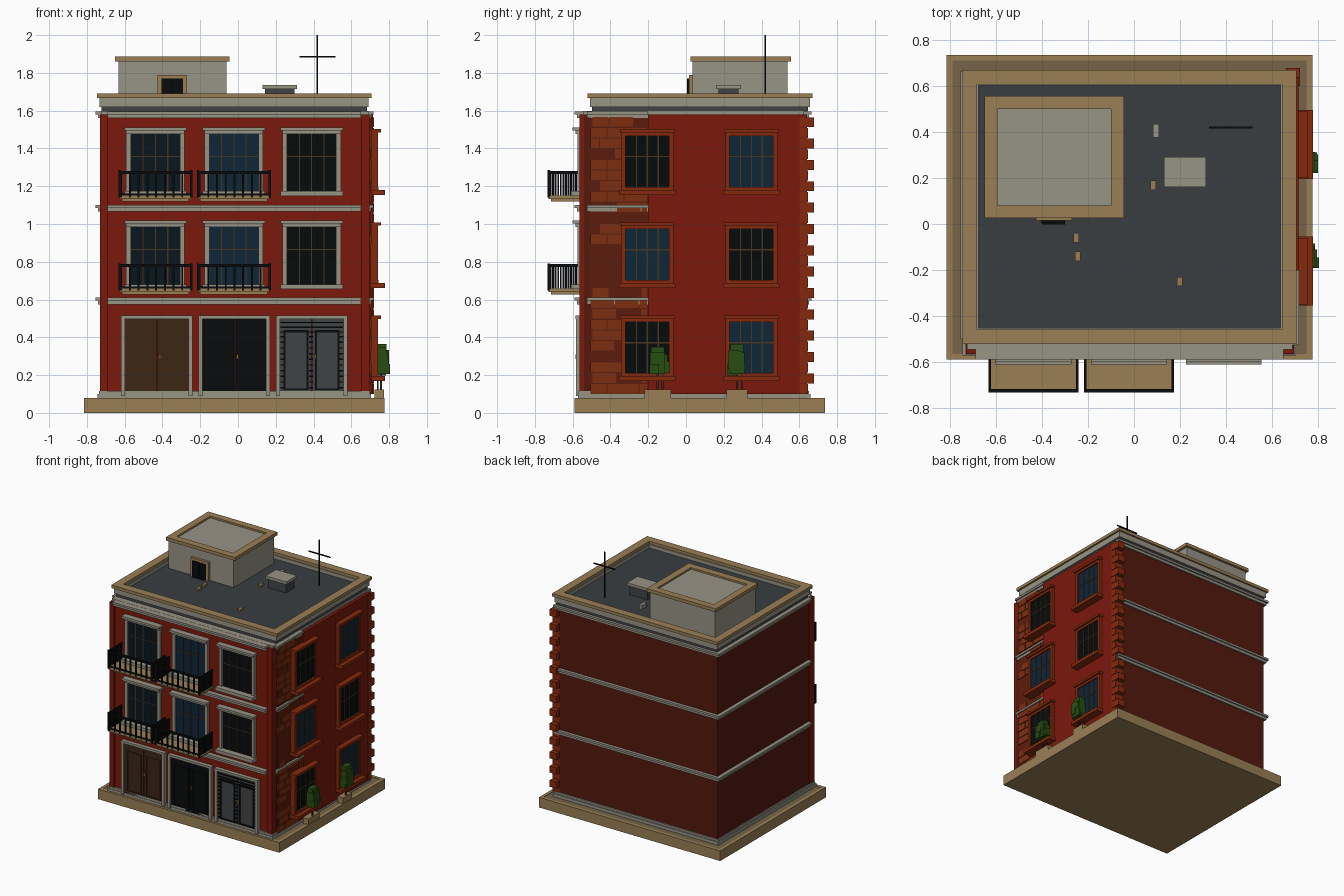
import bpy, bmesh, math, random
from mathutils import Vector, Matrix

random.seed(4)
COL = dict(red=(122, 30, 19), dark_red=(84, 31, 21), maroon=(92, 34, 20), brick=(124, 50, 24),
           frame_red=(132, 46, 20), grey=(150, 146, 132), tan=(152, 126, 86), dark_tan=(116, 100, 74),
           roof=(60, 64, 66), black=(18, 19, 20), glass=(17, 28, 36), blue=(22, 42, 58),
           night=(16, 19, 20), brown=(62, 42, 28), steel=(66, 69, 71), gold=(150, 108, 40),
           green=(44, 78, 24), muntin=(74, 56, 36))


def mat(key):
    m = bpy.data.materials.get(key)
    if not m:
        m = bpy.data.materials.new(key)
        m.diffuse_color = [(c / 255) ** 2.2 for c in COL[key]] + [1]
    return m


def boxes(name, key, items):
    """One object from boxes given as (x0, x1, y0, y1, z0, z1)."""
    bm = bmesh.new()
    for x0, x1, y0, y1, z0, z1 in items:
        M = Matrix.Translation(((x0 + x1) / 2, (y0 + y1) / 2, (z0 + z1) / 2))
        bmesh.ops.create_cube(bm, size=1, matrix=M @ Matrix.Diagonal((x1 - x0, y1 - y0, z1 - z0, 1)))
    me = bpy.data.meshes.new(name)
    bm.to_mesh(me)
    bm.free()
    ob = bpy.data.objects.new(name, me)
    bpy.context.collection.objects.link(ob)
    me.materials.append(mat(key))
    return ob


def ring(x0, x1, y0, y1, z0, z1, t):
    """Four boxes around a rectangular opening seen from above."""
    return [(x0, x1, y0, y0 + t, z0, z1), (x0, x1, y1 - t, y1, z0, z1),
            (x0, x0 + t, y0 + t, y1 - t, z0, z1), (x1 - t, x1, y0 + t, y1 - t, z0, z1)]


# Base and plinth
boxes("base_rim", "tan", ring(-.815, .775, -.59, .735, 0, .08, .025) + [(-.79, .75, -.565, .71, 0, .06)])
boxes("base_paving", "dark_tan", [(-.79, .75, -.565, .71, .06, .077)])
boxes("plinth", "grey", [(-.745, .705, -.572, .66, .077, .1), (-.735, .7, -.568, .65, .1, .115)])

# Main walls
boxes("wall_core", "dark_red", [(-.725, .695, -.54, .64, .1, 1.58)])
boxes("front_wall", "red", [(-.69, .65, -.553, -.53, .1, 1.565)])
boxes("front_pilasters", "red", [(-.73, -.69, -.565, -.5, .1, 1.58), (.65, .695, -.565, -.5, .1, 1.58)])
boxes("right_wall", "red", [(.68, .716, -.2, .64, .1, 1.58)])

# Brick patch on the right wall, staggered courses
boxes("brick_backing", "maroon", [(.68, .701, -.505, -.2, .1, 1.57)])
bricks, course, i = [], .0565, 0
for i in range(26):
    z = .1 + i * course
    y = -.505 - (i % 2) * .08
    while y < -.2:
        w = random.choice((.09, .13, .17))
        a, b = max(y, -.505), min(y + w, -.2)
        if b - a > .02 and random.random() < .6:
            bricks.append((.69, .707, a, b - .006, z + .003, z + course - .003))
        y += w
boxes("brick_patch", "brick", bricks)

# Quoins on the back right corner
boxes("corner_quoins", "frame_red",
      [(.66, .721, .6, .678 if k % 2 else .645, .1 + k * course, .1 + (k + 1) * course - .004)
       for k in range(26)])

# String courses: front, left, back and short right piece
for n, z in enumerate((.575, 1.065, 1.56)):
    items = []
    for o, a, b in ((0, z, z + .02), (.012, z + .02, z + .036)):
        items += [(-.69, .65, -.578 - o, -.54, a, b),
                  (-.742 - o, -.7, -.5, .652 + o, a, b),
                  (-.742 - o, .703, .62, .652 + o, a, b),
                  (.68, .705 + o, -.525, -.2, a, b)]
    boxes(f"string_course_{n + 1}", "grey", items)

# Roof edge, parapet and roof floor
boxes("roof_slab", "grey", [(-.725, .69, -.545, .64, 1.57, 1.597)])
boxes("parapet_recess", "steel", [(-.722, .683, -.498, .645, 1.597, 1.622)])
boxes("parapet_wall", "grey", ring(-.732, .692, -.507, .657, 1.62, 1.668, .055))
boxes("parapet_cap", "tan", ring(-.746, .706, -.522, .67, 1.666, 1.69, .063))
boxes("roof_floor", "roof", [(-.69, .65, -.46, .61, 1.61, 1.64)])

# Rooftop stair house
boxes("stair_house", "grey", [(-.633, -.062, .035, .538, 1.63, 1.872)])
boxes("stair_house_cap", "tan", ring(-.65, -.044, .025, .556, 1.86, 1.886, .056))
boxes("roof_door_frame", "tan", [(-.425, -.405, .015, .04, 1.64, 1.79), (-.29, -.27, .015, .04, 1.64, 1.79),
                                 (-.425, -.27, .015, .04, 1.77, 1.79)])
boxes("roof_door", "black", [(-.405, -.29, .02, .04, 1.64, 1.77), (-.4, -.3, -.002, .02, 1.645, 1.66),
                             (-.405, -.35, .005, .02, 1.64, 1.77)])

# Roof hatch, antenna and small roof items
boxes("vent_box", "steel", [(.142, .3, .172, .278, 1.64, 1.716)])
boxes("vent_box_cap", "grey", [(.13, .312, .16, .292, 1.714, 1.736)])
boxes("antenna", "black", [(.416, .424, .416, .424, 1.64, 2), (.325, .515, .416, .424, 1.882, 1.89)])
boxes("loose_blocks", "tan", [(x - .012, x + .012, y - .02, y + .02, 1.64, 1.655)
                              for x, y in ((-.25, -.06), (-.245, -.14), (.083, .168), (.198, -.25))])
boxes("roof_pipe", "grey", [(.082, .108, .375, .435, 1.64, 1.67)])

# Front windows and balconies
CX = (-.437, -.022, .39)
for f, z in enumerate((.657, 1.15)):
    for c, x in enumerate(CX):
        tag = f"{f + 1}_{c + 1}"
        boxes("front_window_frame_" + tag, "grey",
              [(x - .155, x - .13, -.575, -.54, z + .02, z + .34), (x + .13, x + .155, -.575, -.54, z + .02, z + .34),
               (x - .155, x + .155, -.585, -.54, z + .327, z + .345), (x - .165, x + .165, -.6, -.54, z + .345, z + .362),
               (x - .165, x + .165, -.61, -.54, z - .002, z + .024)])
        boxes("front_glass_" + tag, ("glass", "blue", "night")[c], [(x - .133, x + .133, -.562, -.54, z + .02, z + .33)])
        boxes("front_muntins_" + tag, "muntin",
              [(x + d - .003, x + d + .003, -.566, -.55, z + .024, z + .327) for d in (-.065, 0, .065)]
              + [(x - .13, x + .13, -.566, -.55, z + .205, z + .211)])
        if c == 2:
            continue
        x0, x1, s = x - .19, x + .19, z - .03
        boxes("balcony_slab_" + tag, "tan", [(x0, x1, -.728, -.54, s + .012, s + .032), (x0 + .012, x1 - .012, -.715, -.54, s, s + .012)])
        rail = [(x0, x1, -.732, -.718, s + .145, s + .16), (x0, x1, -.73, -.72, s + .032, s + .042)]
        rail += [(x0 + .003 + k * .0463, x0 + .013 + k * .0463, -.73, -.72, s + .02, s + .15) for k in range(9)]
        for e in (x0, x1):
            rail += [(e - .006, e + .006, -.733, -.721, s + .02, s + .165), (e - .006, e + .006, -.73, -.56, s + .145, s + .16)]
            rail += [(e - .005, e + .005, -.722 + k * .0135, -.712 + k * .0135, s + .032, s + .15) for k in range(12)]
        boxes("balcony_railing_" + tag, "black", rail)

# Ground floor double doors
for c, (x, key) in enumerate(zip((-.43, -.02, .39), ("brown", "black", "steel"))):
    n = str(c + 1)
    boxes("door_frame_" + n, "grey", [(x - .19, x - .168, -.582, -.54, .09, .51), (x + .168, x + .19, -.582, -.54, .09, .51),
                                      (x - .19, x + .19, -.584, -.54, .497, .515)])
    boxes("door_leaves_" + n, key, [(x - .168, x - .002, -.568, -.54, .1, .5), (x + .002, x + .168, -.568, -.54, .1, .5)])
    panels = []
    for s in (-1, 1):
        m = x + s * .083
        panels += [(m - .065, m - .055, -.575, -.56, .13, .43), (m + .055, m + .065, -.575, -.56, .13, .43),
                   (m - .065, m + .065, -.575, -.56, .12, .13), (m - .065, m + .065, -.575, -.56, .43, .44)]
    boxes("door_panels_" + n, "black" if c == 2 else key, panels)
    boxes("door_knob_" + n, "gold", [(x + .012, x + .022, -.585, -.565, .285, .31)])
# Grille bars on the grey door
boxes("door_grille", "black", [(.224, .556, -.577, -.56, z, z + .007) for z in (.425, .45, .475)]
      + [(x, x + .022, -.577, -.56, .13 + k * .03, .137 + k * .03) for x in (.224, .534, .375) for k in range(10)])

# Right side windows
for f in range(3):
    z = .18 + f * .493
    for c, y in enumerate((-.205, .346)):
        tag = f"{f + 1}_{c + 1}"
        boxes("side_window_frame_" + tag, "frame_red",
              [(.69, .742, y - .138, y - .115, z + .02, z + .32), (.69, .742, y + .115, y + .138, z + .02, z + .32),
               (.69, .742, y - .138, y + .138, z + .3, z + .318), (.69, .757, y - .145, y + .145, z + .318, z + .336),
               (.69, .745, y - .138, y + .138, z + .012, z + .03), (.69, .778, y - .15, y + .15, z - .012, z + .014)])
        boxes("side_glass_" + tag, "blue" if (f + c) % 2 and (f, c) != (2, 0) or (f, c) == (0, 1) else "night",
              [(.69, .732, y - .116, y + .116, z + .02, z + .31)])
        boxes("side_muntins_" + tag, "muntin",
              [(.7, .736, y + d - .003, y + d + .003, z + .03, z + .3) for d in (-.058, 0, .058)]
              + [(.7, .736, y - .115, y + .115, z + .188, z + .194)])

# Potted shrubs with blocky foliage
for n, (y, w, top) in enumerate(((-.15, .07, .35), (.27, .055, .365))):
    boxes(f"planter_{n + 1}", "tan", [(.722, .772, y - w, y + w, .075, .125)])
    boxes(f"shrub_trunk_{n + 1}", "brown", [(.753, .763, y - .006, y + .006, .12, .24),
                                            (.735, .745, y + .02, y + .03, .12, .22)])
    leaves = [(.733, .795, y - .04, y + .04, .205, .32), (.74, .785, y - .035, y + .035, .3, top)]
    for k in range(7):
        cy, cz, r = y + random.uniform(-.05, .05) * w / .07, random.uniform(.22, top - .05), random.uniform(.018, .028)
        cx = .765 + random.uniform(-.015, .017)
        leaves.append((cx - r, cx + r, cy - r, cy + r, cz - r, cz + r * 1.2))
    boxes(f"shrub_leaves_{n + 1}", "green", leaves)
